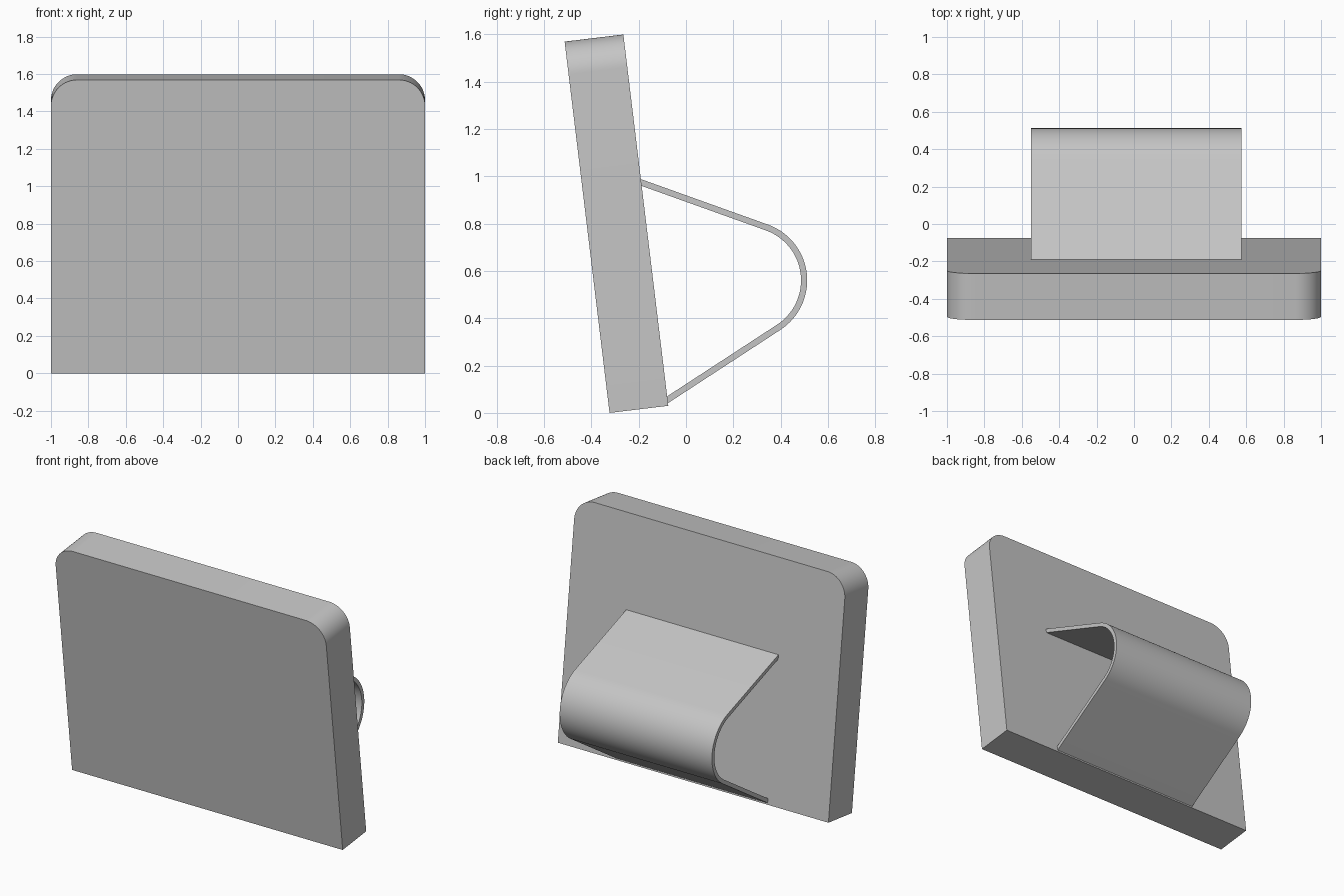
import bpy, bmesh, math
from mathutils import Vector
from mathutils.geometry import intersect_line_line_2d

cube = bpy.data.objects.get("Cube")
if cube:
    bpy.data.objects.remove(cube, do_unlink=True)

grey = bpy.data.materials.new("light_grey")
grey.use_nodes = True
colour = (0.56, 0.56, 0.56, 1)
grey.diffuse_color = colour
grey.node_tree.nodes["Principled BSDF"].inputs["Base Color"].default_value = colour


def arc(centre, radius, start, end, steps):
    """Points along an arc, angles in degrees."""
    return [Vector((centre[0] + radius * math.cos(a), centre[1] + radius * math.sin(a)))
            for a in (math.radians(start + (end - start) * i / steps)
                      for i in range(steps + 1))]


def extrude(name, outline, offset):
    """Prism from a closed 3D outline."""
    bm = bmesh.new()
    face = bm.faces.new([bm.verts.new(p) for p in outline])
    moved = bmesh.ops.extrude_face_region(bm, geom=[face])["geom"]
    bmesh.ops.translate(bm, vec=offset,
                        verts=[v for v in moved if isinstance(v, bmesh.types.BMVert)])
    bmesh.ops.recalc_face_normals(bm, faces=bm.faces)
    mesh = bpy.data.meshes.new(name)
    bm.to_mesh(mesh)
    bm.free()
    mesh.materials.append(grey)
    obj = bpy.data.objects.new(name, mesh)
    bpy.context.collection.objects.link(obj)
    bpy.ops.object.select_all(action="DESELECT")
    obj.select_set(True)
    bpy.context.view_layer.objects.active = obj
    bpy.ops.object.shade_smooth_by_angle(angle=math.radians(30))
    return obj


# Leaning panel with two rounded top corners
lean = math.radians(6.9)
height, depth, radius = 1.58, 0.25, 0.14
up = Vector((0, -math.sin(lean), math.cos(lean)))
back = Vector((0, math.cos(lean), math.sin(lean)))
foot = Vector((0, -0.323, 0))
right_corner = arc((1 - radius, height - radius), radius, 0, 90, 16)
left_corner = [Vector((-p.x, p.y)) for p in reversed(right_corner)]
flat = [Vector((-1, 0)), Vector((1, 0))] + right_corner + left_corner
extrude("panel", [foot + Vector((p.x, 0, 0)) + up * p.y for p in flat], back * depth)

# Bent strip behind the panel, its ends trimmed flush with the panel's back
heel = foot + back * depth
wall = (heel.yz - up.yz, heel.yz + up.yz * 3)
centre, low, high = (0.262, 0.56), -56.9, 70.3


def strip_side(r):
    curve = arc(centre, r, low, high, 32)
    ends = []
    for point, angle, turn in ((curve[0], low, -90), (curve[-1], high, 90)):
        a = math.radians(angle + turn)
        far = point + 3 * Vector((math.cos(a), math.sin(a)))
        ends.append(intersect_line_line_2d(point, far, *wall))
    return [ends[0]] + curve + [ends[1]]


profile = strip_side(0.25) + strip_side(0.224)[::-1]
extrude("stand", [Vector((-0.55, p.x, p.y)) for p in profile], Vector((1.125, 0, 0)))
